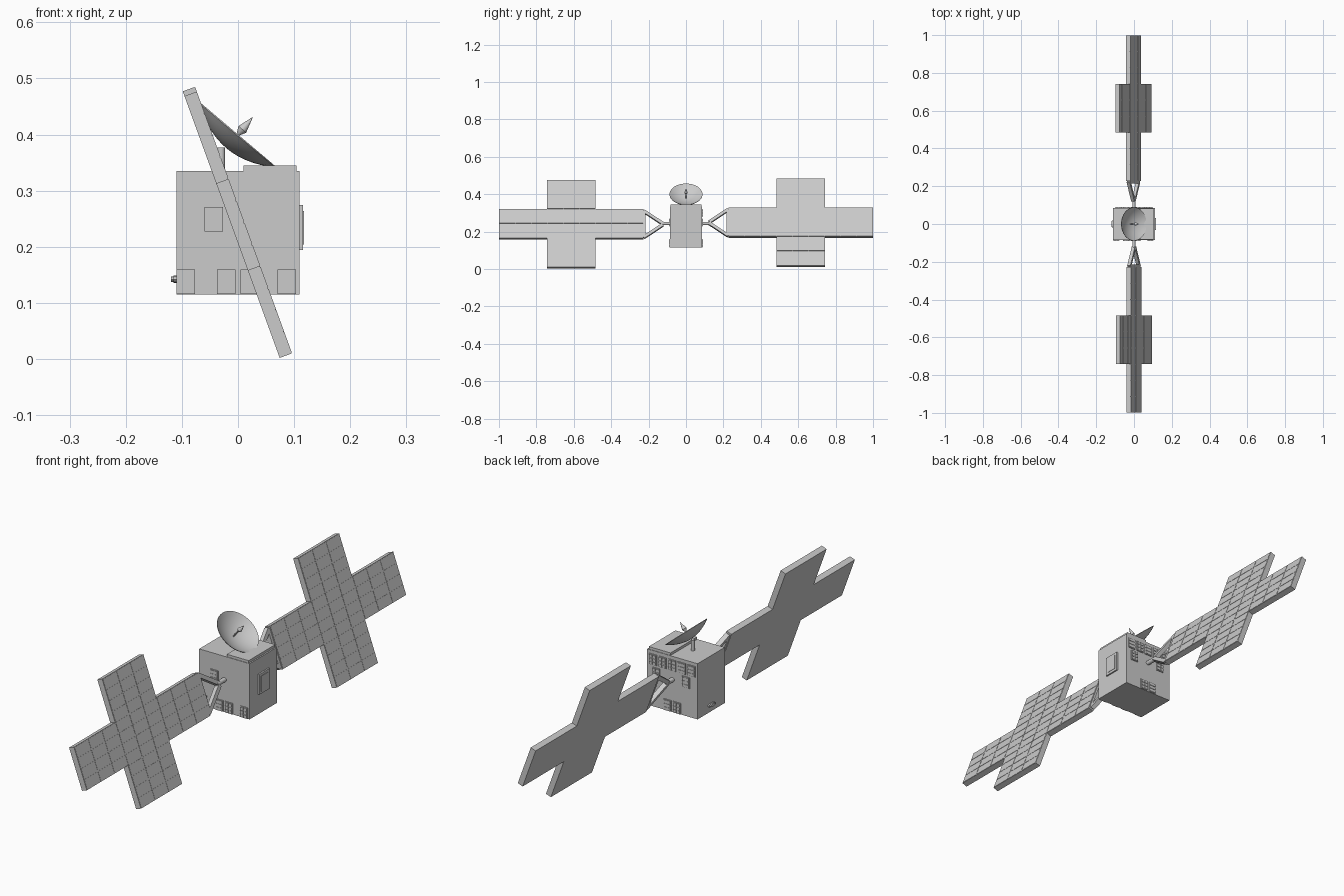
import bpy, bmesh, math
from mathutils import Matrix, Vector

cube = bpy.data.objects.get("Cube")
if cube:
    bpy.data.objects.remove(cube, do_unlink=True)

GREY = (0.6, 0.6, 0.6, 1)
mat = bpy.data.materials.new("light grey")
mat.use_nodes = True
mat.diffuse_color = GREY
mat.node_tree.nodes["Principled BSDF"].inputs["Base Color"].default_value = GREY


def finish(name, bm, frame=Matrix(), smooth=False):
    bmesh.ops.recalc_face_normals(bm, faces=bm.faces)
    mesh = bpy.data.meshes.new(name)
    bm.to_mesh(mesh)
    bm.free()
    mesh.materials.append(mat)
    obj = bpy.data.objects.new(name, mesh)
    obj.matrix_world = frame
    bpy.context.collection.objects.link(obj)
    if smooth:
        bpy.ops.object.select_all(action='DESELECT')
        obj.select_set(True)
        bpy.context.view_layer.objects.active = obj
        bpy.ops.object.shade_smooth_by_angle(angle=math.radians(40))
    return obj


def add_box(bm, centre, size):
    m = Matrix.Translation(centre) @ Matrix.Diagonal((*size, 1))
    bmesh.ops.create_cube(bm, size=1, matrix=m)


def box(name, centre, size, frame=Matrix()):
    bm = bmesh.new()
    add_box(bm, centre, size)
    return finish(name, bm, frame)


def aim(a, b):
    """Frame at the middle of a-b with its z axis along it."""
    a, b = Vector(a), Vector(b)
    return Matrix.Translation((a + b) / 2) @ (b - a).to_track_quat('Z', 'Y').to_matrix().to_4x4()


def rod(name, a, b, r1, r2, sides=16):
    bm = bmesh.new()
    bmesh.ops.create_cone(bm, cap_ends=True, segments=sides, radius1=r1, radius2=r2,
                          depth=(Vector(b) - Vector(a)).length, matrix=aim(a, b))
    return finish(name, bm, smooth=True)


# Body with its side hatch, top plate and rear port
box("body", (0, 0, 0.225), (0.22, 0.17, 0.22))
box("top_plate", (0.057, 0, 0.34), (0.095, 0.166, 0.01))
box("hatch", (0.1125, 0, 0.234), (0.007, 0.065, 0.08))
box("hatch_panel", (0.1165, 0, 0.234), (0.002, 0.045, 0.06))
for name, x, size in (("port_base", -0.112, 0.022), ("port_cap", -0.116, 0.017)):
    bm = bmesh.new()
    m = (Matrix.Translation((x, 0, 0.142)) @ Matrix.Diagonal((1, 1, 0.3, 1))
         @ Matrix.Rotation(math.pi / 2, 4, 'Y'))
    bmesh.ops.create_cone(bm, cap_ends=True, segments=12, radius1=size, radius2=size,
                          depth=0.006, matrix=m)
    finish(name, bm)


# Small tiled louvres on the front and back faces
def louvres(name, side, spots):
    bm = bmesh.new()
    for x, z in spots:
        add_box(bm, (x, side * 0.0865, z), (0.033, 0.004, 0.043))
        for i in (-1, 1):
            for j in (-1, 0, 1):
                add_box(bm, (x + i * 0.008, side * 0.089, z + j * 0.0135),
                        (0.013, 0.003, 0.011))
    return finish(name, bm)


bottom_row = [(x, 0.1375) for x in (-0.093, -0.021, 0.021, 0.087)]
louvres("front_louvres", -1, bottom_row + [(-0.043, 0.249)])
top_row = [(x * 0.042, 0.3) for x in range(-2, 3)]
louvres("back_louvres", 1, bottom_row[1:3] + top_row + [(-0.06, 0.249), (0.07, 0.249)])

# Wings: five slabs in a cross, with raised cells, on a triangular yoke
THICK, LONG, WIDE, START = 0.0225, 0.257, 0.1655, 0.228
for side, label, shift in ((-1, "front", 0.0), (1, "back", 0.009)):
    frame = (Matrix.Translation((0, 0, 0.239)) @ Matrix.Rotation(math.radians(-20), 4, 'Y')
             @ Matrix.Translation((0, 0, shift)))
    slabs, cells = bmesh.new(), bmesh.new()
    for col, row in ((0, 0), (1, 0), (2, 0), (1, 1), (1, -1)):
        y, z = side * (START + LONG * (col + 0.5)), row * WIDE
        add_box(slabs, (0, y, z), (THICK, LONG, WIDE))
        for i in range(3):
            for j in range(4):
                add_box(cells, (THICK / 2, y + (i - 1) * LONG / 3, z + (j - 1.5) * WIDE / 4),
                        (0.002, LONG / 3 - 0.004, WIDE / 4 - 0.003))
    finish(label + "_wing", slabs, frame)
    finish(label + "_wing_cells", cells, frame)

    inner, tip = side * (START - 0.006), side * 0.128
    box(label + "_yoke_bar", (0, inner, 0), (0.018, 0.013, 0.15), frame)
    for end in (-1, 1):
        a, b = Vector((0, inner, end * 0.072)), Vector((0, tip, end * 0.006))
        box(label + "_yoke_arm", (0, 0, 0), (0.018, 0.016, (b - a).length + 0.008),
            frame @ aim(a, b))
    rod(label + "_shaft", (0, side * 0.08, 0.243), (0, side * 0.135, 0.243), 0.009, 0.009)

# Dish: a bowl spun from a parabola, with a thin wall
RADIUS, DEPTH, WALL, SIDES, RINGS = 0.088, 0.03, 0.002, 40, 8
axis = Vector((0.646, 0, 0.763)).normalized()
rim_centre = Vector((0, 0, 0.4))
base = rim_centre - axis * DEPTH
steps = [i / RINGS for i in range(RINGS + 1)]
profile = [(RADIUS * t, DEPTH * t * t) for t in steps]
profile += [(RADIUS * t, DEPTH * t * t - WALL) for t in reversed(steps)]
bm = bmesh.new()
verts = [bm.verts.new((r, 0, z)) for r, z in profile]
edges = [bm.edges.new(pair) for pair in zip(verts, verts[1:])]
bmesh.ops.spin(bm, geom=verts + edges, cent=(0, 0, 0), axis=(0, 0, 1),
               angle=2 * math.pi, steps=SIDES, use_duplicate=False)
bmesh.ops.remove_doubles(bm, verts=bm.verts, dist=0.0001)
tilt = Matrix.Translation(base) @ axis.to_track_quat('Z', 'Y').to_matrix().to_4x4()
finish("dish", bm, tilt, smooth=True)

# Feed horn and mast
neck, tip = base + axis * 0.042, base + axis * 0.07
rod("feed_stem", base, neck, 0.003, 0.003, 8)
rod("feed_flare", base + axis * 0.03, neck, 0.003, 0.009, 12)
rod("feed_tip", neck, tip, 0.009, 0.0005, 12)
rod("mast", (-0.03, 0, 0.33), (-0.03, 0, 0.377), 0.007, 0.007)
